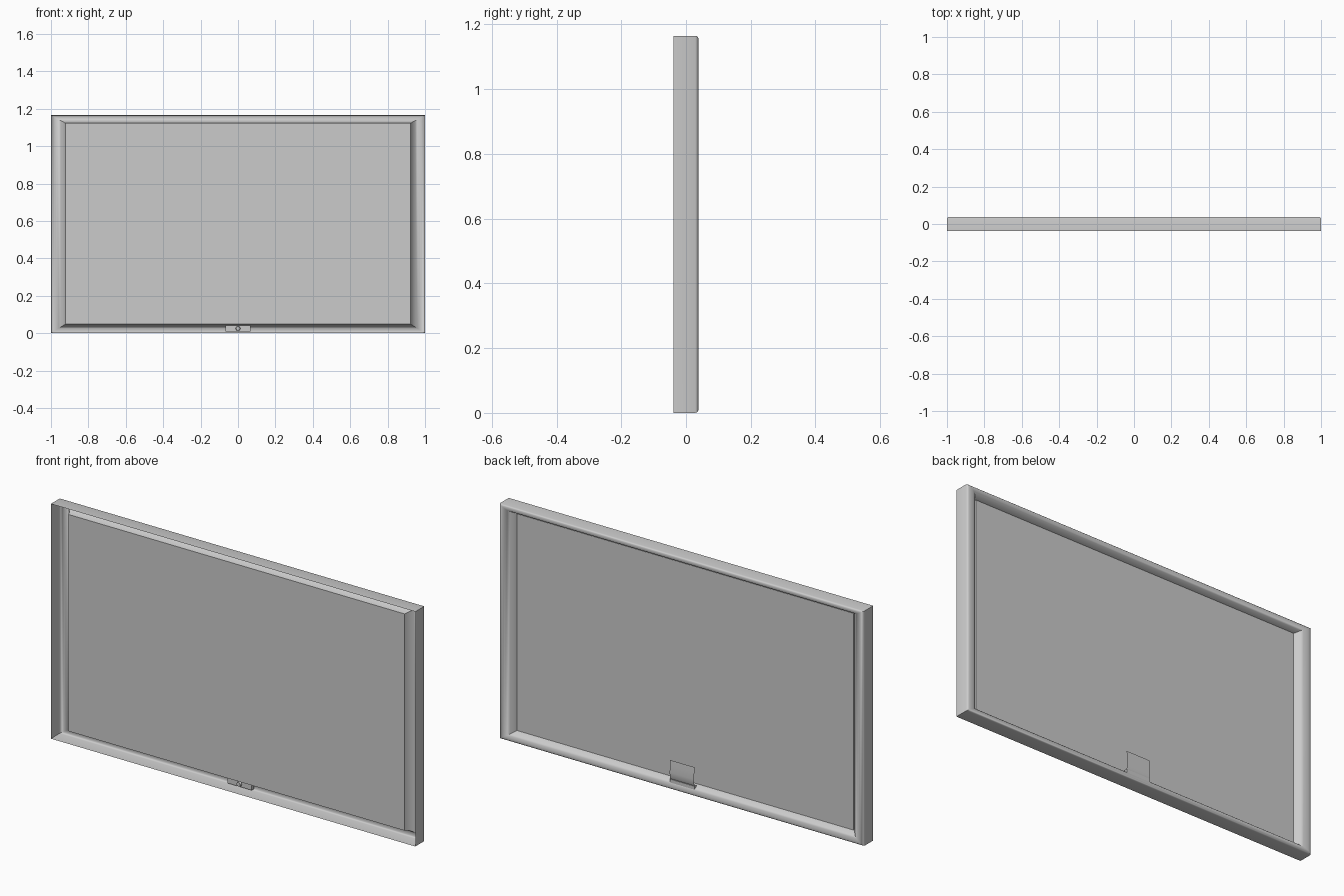
import bpy, bmesh, math

if "Cube" in bpy.data.objects:
    bpy.data.objects.remove(bpy.data.objects["Cube"])

W, H = 1.0, 1.165                    # half width, height
SIDE, TOP, BOTTOM = 0.077, 0.042, 0.048   # rim widths


def finish(name, bm, smooth=True):
    bmesh.ops.recalc_face_normals(bm, faces=bm.faces)
    me = bpy.data.meshes.new(name)
    bm.to_mesh(me)
    bm.free()
    ob = bpy.data.objects.new(name, me)
    bpy.context.collection.objects.link(ob)
    if smooth:
        bpy.ops.object.select_all(action='DESELECT')
        ob.select_set(True)
        bpy.context.view_layer.objects.active = ob
        bpy.ops.object.shade_smooth_by_angle(angle=math.radians(40))
    return ob


def box(name, x0, x1, y0, y1, z0, z1):
    bm = bmesh.new()
    bmesh.ops.create_cube(bm, size=1)
    for v in bm.verts:
        v.co = ((x0 + x1) / 2 + v.co.x * (x1 - x0),
                (y0 + y1) / 2 + v.co.y * (y1 - y0),
                (z0 + z1) / 2 + v.co.z * (z1 - z0))
    return finish(name, bm, False)


# Hollow rim shell, open at the front: (fraction inward, y)
profile = [(0, -0.0385), (0, 0.029), (0.04, 0.034), (0.12, 0.0375), (0.25, 0.0385),
           (0.4, 0.037), (0.55, 0.033), (0.68, 0.026), (0.8, 0.017),
           (0.92, 0.005), (1, -0.010)]
bm = bmesh.new()
rings = []
for f, y in profile:
    x, zb, zt = W - f * SIDE, f * BOTTOM, H - f * TOP
    rings.append([bm.verts.new(p) for p in
                  ((-x, y, zb), (x, y, zb), (x, y, zt), (-x, y, zt))])
for a, b in zip(rings, rings[1:]):
    for i in range(4):
        j = (i + 1) % 4
        bm.faces.new((a[i], a[j], b[j], b[i]))
finish("rim_shell", bm)

# Flat centre panel
box("panel", -W + SIDE, W - SIDE, -0.012, 0.005, BOTTOM, H - TOP)

# Small curved plate low on the back, running down into the rim channel
bm = bmesh.new()
plate = [(0.029, 0.14), (0.031, 0.11), (0.032, 0.08), (0.031, 0.055),
         (0.025, 0.042), (0.015, 0.032), (0.012, 0.01)]
rows = [[bm.verts.new((x, y, z)) for x in (-0.067, 0.067)] for y, z in plate]
for a, b in zip(rows, rows[1:]):
    bm.faces.new((a[0], a[1], b[1], b[0]))
finish("mount_plate", bm)

# Sensor housing in the lower channel with a small round eye
box("sensor_housing", -0.067, 0.067, 0.012, 0.03, 0.01, 0.046)
bm = bmesh.new()
bmesh.ops.create_cone(bm, cap_ends=True, segments=16, radius1=0.013, radius2=0.010, depth=0.012)
for v in bm.verts:
    v.co = (v.co.x, 0.008 - v.co.z, 0.025 + v.co.y)
finish("sensor_eye", bm)
